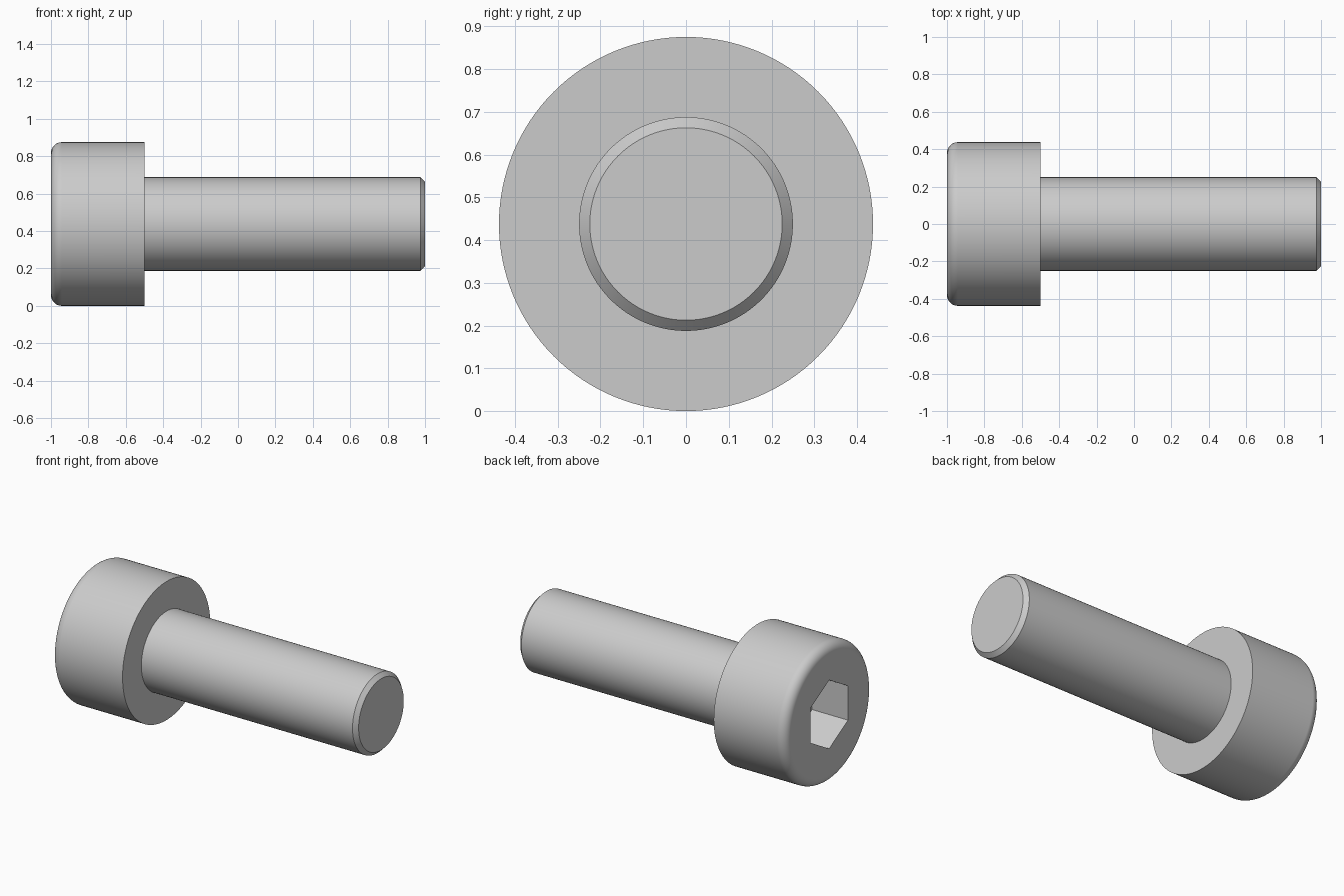
import bpy
import bmesh
from math import sin, cos, pi, sqrt, radians

default = bpy.data.objects.get("Cube")
if default:
    bpy.data.objects.remove(default, do_unlink=True)

HEAD_R = 0.4375
SHANK_R = 0.25
FILLET = 0.058
CHAMFER = 0.025
HEAD_END = -0.5
SOCKET_FLATS = 0.375
SOCKET_DEPTH = 0.25

steel = bpy.data.materials.new("light grey steel")
steel.use_nodes = True
grey = (0.6, 0.6, 0.6, 1)
steel.diffuse_color = grey
steel.node_tree.nodes["Principled BSDF"].inputs["Base Color"].default_value = grey


def lathe(name, profile, sides):
    """Turn an (x, radius) profile around the lengthwise axis, with flat caps."""
    bm = bmesh.new()
    turns = [2 * pi * i / sides for i in range(sides)]
    rings = [[bm.verts.new((x, r * sin(a), HEAD_R + r * cos(a))) for a in turns]
             for x, r in profile]
    for low, high in zip(rings, rings[1:]):
        for i in range(sides):
            j = (i + 1) % sides
            bm.faces.new((low[i], low[j], high[j], high[i]))
    bm.faces.new(rings[0])
    bm.faces.new(rings[-1])
    bmesh.ops.recalc_face_normals(bm, faces=bm.faces)
    mesh = bpy.data.meshes.new(name)
    bm.to_mesh(mesh)
    bm.free()
    mesh.materials.append(steel)
    obj = bpy.data.objects.new(name, mesh)
    bpy.context.collection.objects.link(obj)
    return obj


# Screw body: rounded head rim, flat shoulder, shank, chamfered tip
steps = 10
rim = [(-1 + FILLET * (1 - sin(a)), HEAD_R - FILLET * (1 - cos(a)))
       for a in (pi / 2 * (1 - i / steps) for i in range(steps + 1))]
screw = lathe("screw_body", rim + [
    (HEAD_END, HEAD_R),
    (HEAD_END, SHANK_R),
    (1 - CHAMFER, SHANK_R),
    (1, SHANK_R - CHAMFER),
], 128)

# Hexagonal drive socket, cut into the head with corners up and down
corner_r = SOCKET_FLATS / sqrt(3)
cutter = lathe("socket_cutter",
               [(-1.1, corner_r), (-1 + SOCKET_DEPTH, corner_r)], 6)
cutter.hide_render = True

bpy.ops.object.select_all(action="DESELECT")
screw.select_set(True)
bpy.context.view_layer.objects.active = screw
cut = screw.modifiers.new("socket", "BOOLEAN")
cut.operation = "DIFFERENCE"
cut.solver = "EXACT"
cut.object = cutter
bpy.ops.object.modifier_apply(modifier=cut.name)
bpy.data.objects.remove(cutter, do_unlink=True)

# Smooth round walls, crisp edges, flat end faces
bpy.ops.object.shade_smooth_by_angle(angle=radians(30))
weighted = screw.modifiers.new("flat_caps", "WEIGHTED_NORMAL")
weighted.keep_sharp = True
